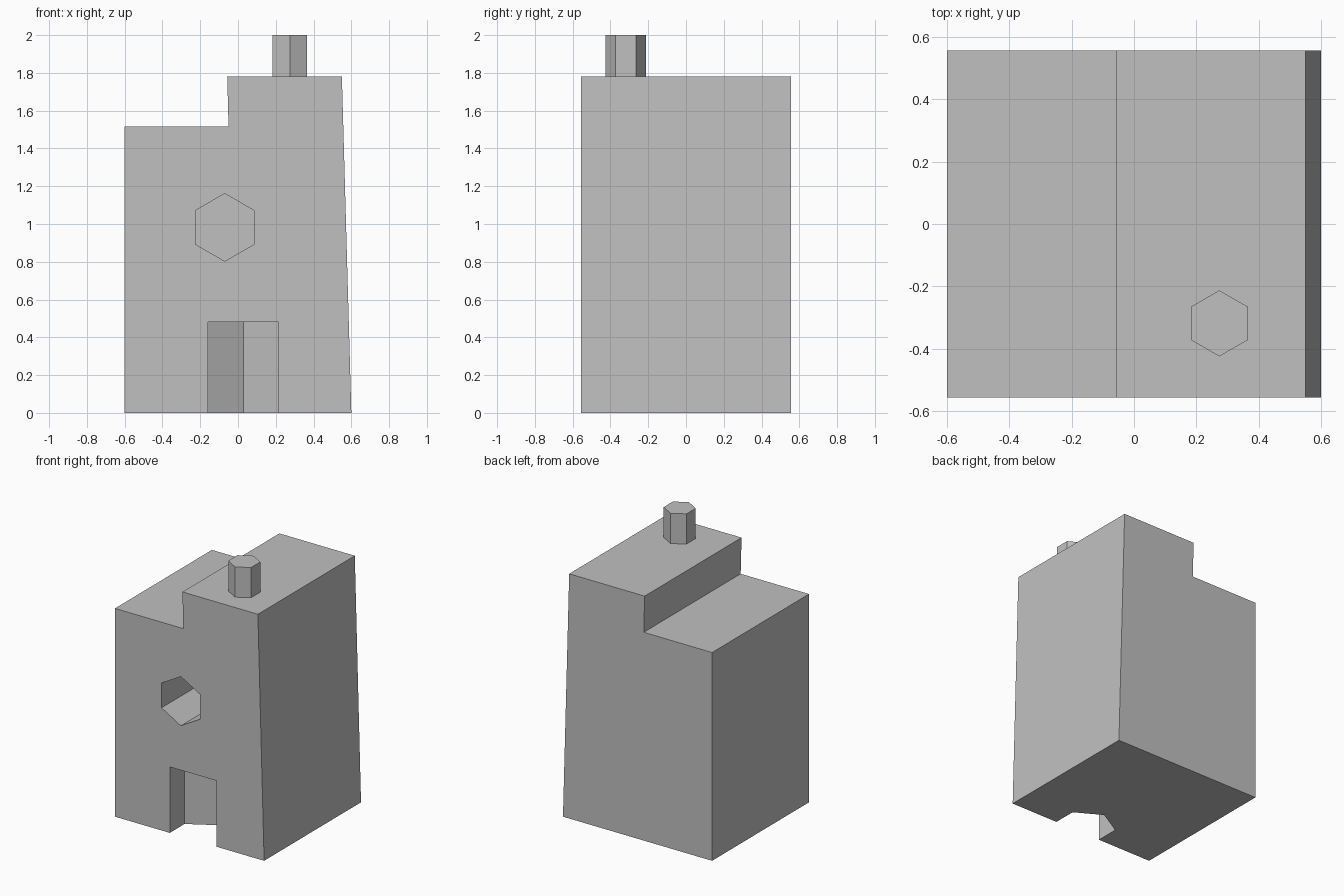
import bpy
import bmesh
from math import sin, cos, pi
from mathutils import Vector

if "Cube" in bpy.data.objects:
    bpy.data.objects.remove(bpy.data.objects["Cube"], do_unlink=True)

GREY = (0.53, 0.53, 0.53, 1.0)
grey = bpy.data.materials.new("plain grey")
grey.use_nodes = True
grey.diffuse_color = GREY
grey.node_tree.nodes["Principled BSDF"].inputs["Base Color"].default_value = GREY


def extrude_profile(name, points, direction):
    """Solid made by sweeping a flat outline along a direction."""
    bm = bmesh.new()
    face = bm.faces.new([bm.verts.new(p) for p in points])
    swept = bmesh.ops.extrude_face_region(bm, geom=[face], use_keep_orig=True)
    moved = [v for v in swept["geom"] if isinstance(v, bmesh.types.BMVert)]
    bmesh.ops.translate(bm, verts=moved, vec=Vector(direction))
    bmesh.ops.recalc_face_normals(bm, faces=bm.faces)
    mesh = bpy.data.meshes.new(name)
    bm.to_mesh(mesh)
    bm.free()
    mesh.materials.append(grey)
    obj = bpy.data.objects.new(name, mesh)
    bpy.context.scene.collection.objects.link(obj)
    return obj


def hexagon(cx, cy, radius):
    """Six corners, with one pointing along the second axis."""
    return [(cx + radius * sin(i * pi / 3), cy + radius * cos(i * pi / 3))
            for i in range(6)]


def carve(target, cutter):
    """Cut one solid out of another."""
    cutter.hide_render = True
    mod = target.modifiers.new("cut", "BOOLEAN")
    mod.operation = "DIFFERENCE"
    mod.solver = "EXACT"
    mod.object = cutter
    bpy.context.view_layer.objects.active = target
    bpy.ops.object.modifier_apply(modifier=mod.name)
    bpy.data.objects.remove(cutter, do_unlink=True)


# Stepped house body with one leaning side
HALF_DEPTH = 0.557
outline = [(-0.6, 0), (0.6, 0), (0.55, 1.78), (-0.057, 1.78),
           (-0.05, 1.515), (-0.6, 1.515)]
body = extrude_profile("house_body", [(x, -HALF_DEPTH, z) for x, z in outline],
                       (0, 2 * HALF_DEPTH, 0))

# Doorway: upright six-sided recess
door = extrude_profile("doorway_cutter",
                       [(x, y, -0.1) for x, y in hexagon(0.028, -0.495, 0.216)],
                       (0, 0, 0.58))
carve(body, door)

# Window: six-sided pocket going in from the front
window = extrude_profile("window_cutter",
                         [(x, -0.7, z) for x, z in hexagon(-0.07, 0.982, 0.179)],
                         (0, 0.64, 0))
carve(body, window)

# Chimney
extrude_profile("chimney",
                [(x, y, 1.78) for x, y in hexagon(0.274, -0.319, 0.106)],
                (0, 0, 0.22))
